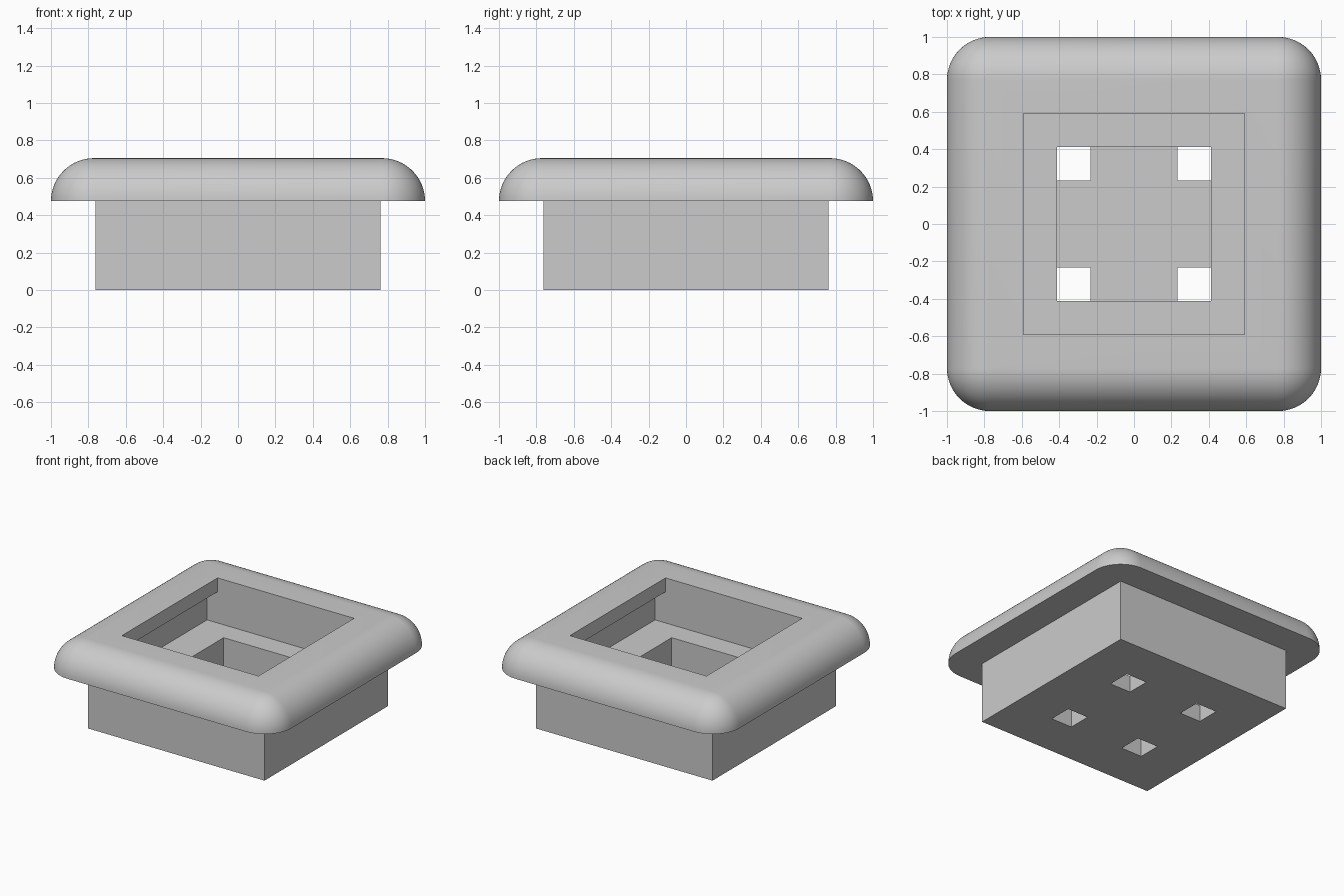
import bpy, bmesh
from math import sin, cos, pi, radians

cube = bpy.data.objects.get("Cube")
if cube:
    bpy.data.objects.remove(cube, do_unlink=True)

# Single grey material
grey = bpy.data.materials.new("light_grey")
grey.use_nodes = True
colour = (0.6, 0.6, 0.6, 1)
grey.diffuse_color = colour
grey.node_tree.nodes["Principled BSDF"].inputs["Base Color"].default_value = colour


def finish(name, bm):
    bmesh.ops.recalc_face_normals(bm, faces=bm.faces)
    mesh = bpy.data.meshes.new(name)
    bm.to_mesh(mesh)
    bm.free()
    mesh.materials.append(grey)
    ob = bpy.data.objects.new(name, mesh)
    bpy.context.collection.objects.link(ob)
    return ob


def box(name, half_x, half_y, z0, z1, x=0, y=0):
    bm = bmesh.new()
    bmesh.ops.create_cube(bm, size=1)
    bmesh.ops.scale(bm, vec=(2 * half_x, 2 * half_y, z1 - z0), verts=bm.verts)
    bmesh.ops.translate(bm, vec=(x, y, (z0 + z1) / 2), verts=bm.verts)
    return finish(name, bm)


def rounded_rim(name, half, radius, z0, steps=16):
    """Square slab with rounded corners and a quarter-round upper edge."""
    bm = bmesh.new()
    core = half - radius
    rings = []
    for i in range(steps + 1):
        a = pi / 2 * i / steps
        r, z = radius * cos(a), z0 + radius * sin(a)
        ring = []
        for q, (sx, sy) in enumerate(((1, 1), (-1, 1), (-1, -1), (1, -1))):
            for j in range(steps + 1):
                t = pi / 2 * (q + j / steps)
                ring.append(bm.verts.new((sx * core + r * cos(t), sy * core + r * sin(t), z)))
        rings.append(ring)
    n = len(rings[0])
    for low, high in zip(rings, rings[1:]):
        for k in range(n):
            m = (k + 1) % n
            bm.faces.new((low[k], low[m], high[m], high[k]))
    bm.faces.new(rings[0][::-1])
    bm.faces.new(rings[-1])
    bmesh.ops.remove_doubles(bm, verts=bm.verts, dist=1e-5)
    return finish(name, bm)


def combine(target, tool, operation):
    mod = target.modifiers.new(operation.title(), 'BOOLEAN')
    mod.operation, mod.solver, mod.object = operation, 'EXACT', tool
    bpy.context.view_layer.objects.active = target
    bpy.ops.object.modifier_apply(modifier=mod.name)
    bpy.data.objects.remove(tool, do_unlink=True)


# Rounded rim joined to the square base
housing = rounded_rim("socket_housing", 1.0, 0.23, 0.475)
combine(housing, box("base_block", 0.763, 0.763, 0, 0.55), 'UNION')

# Top opening, side undercuts below its lip, and the deeper pit
STEP, FLOOR, PIT = 0.353, 0.13, 0.413
combine(housing, box("opening", 0.59, 0.59, STEP, 0.9), 'DIFFERENCE')
combine(housing, box("undercut", 0.68, 0.59, STEP, 0.596), 'DIFFERENCE')
combine(housing, box("pit", PIT, PIT, FLOOR, 0.5), 'DIFFERENCE')

# Four square holes through the floor, flush with the pit corners
h = 0.09
for sx in (-1, 1):
    for sy in (-1, 1):
        hole = box("floor_hole", h, h, -0.1, 0.25, sx * (PIT - h), sy * (PIT - h))
        combine(housing, hole, 'DIFFERENCE')

bpy.ops.object.select_all(action='DESELECT')
housing.select_set(True)
bpy.context.view_layer.objects.active = housing
bpy.ops.object.shade_smooth_by_angle(angle=radians(30))
